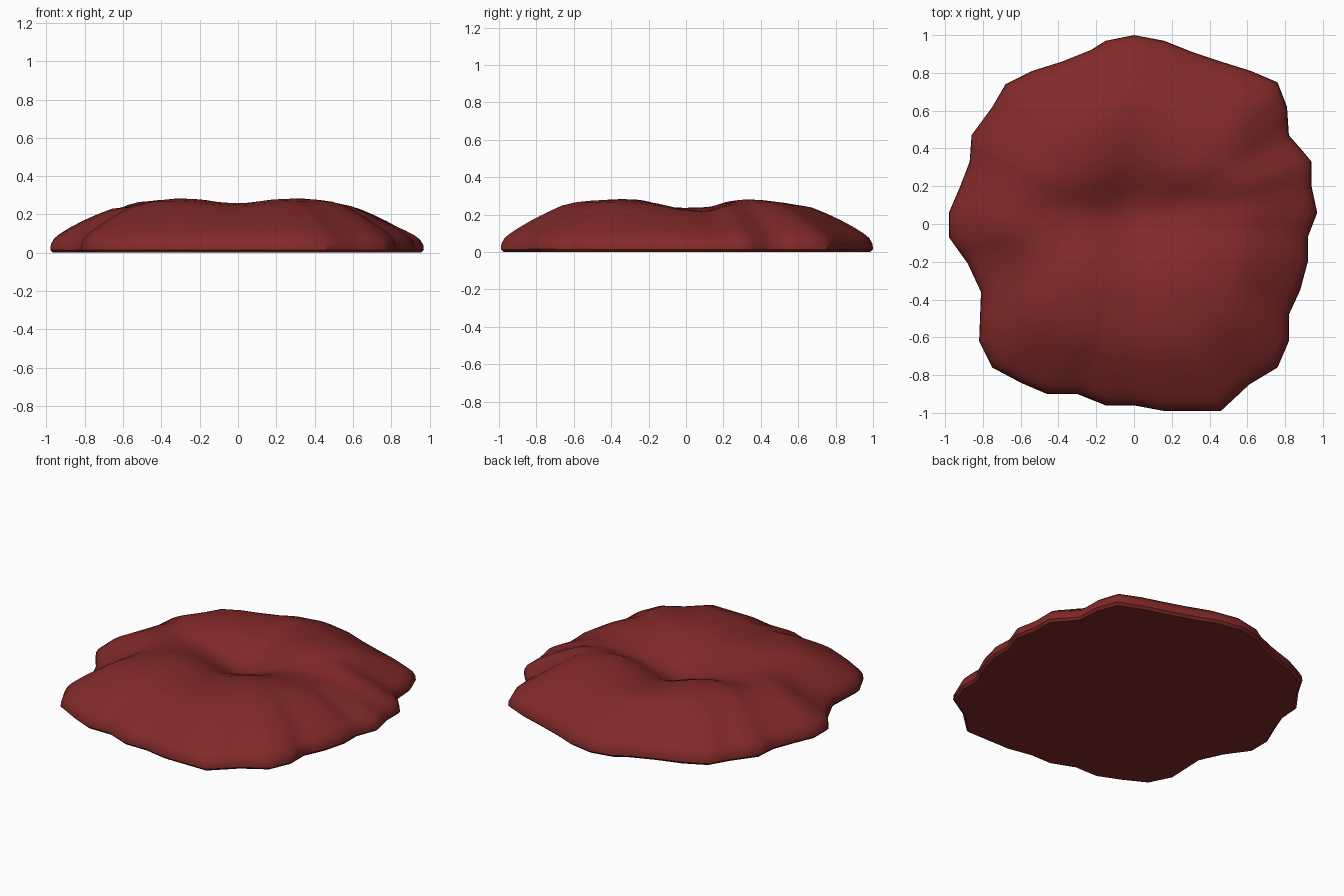
import bpy, bmesh, math
from mathutils import Vector

if "Cube" in bpy.data.objects:
    bpy.data.objects.remove(bpy.data.objects["Cube"])

# wobbly footprint, counter-clockwise from the right side
OUTLINE = [(.97,.06),(.94,.20),(.94,.33),(.89,.39),(.82,.47),(.81,.62),(.76,.75),(.62,.81),
           (.46,.86),(.31,.91),(.16,.97),(0,1),(-.15,.97),(-.23,.92),(-.38,.86),(-.54,.81),
           (-.68,.74),(-.75,.62),(-.86,.47),(-.87,.33),(-.92,.20),(-.98,.06),(-.98,-.07),
           (-.88,-.21),(-.81,-.36),(-.82,-.62),(-.75,-.76),(-.60,-.84),(-.46,-.90),(-.30,-.90),
           (-.15,-.96),(0,-.96),(.16,-.99),(.46,-.99),(.61,-.85),(.76,-.76),(.82,-.62),
           (.82,-.48),(.88,-.35),(.92,-.20),(.92,-.07)]

# domed cross-section: (fraction of radius, height)
PROFILE = [(.985,0),(1,.015),(.997,.045),(.98,.075),(.95,.1),(.9,.132),(.83,.172),(.75,.213),
           (.67,.25),(.6,.268),(.52,.28),(.44,.29),(.36,.297),(.28,.3),(.2,.3),(.12,.3),(.05,.3)]

# dents: centre x, y, spread x, spread y towards front, spread y towards back, depth
DENTS = [(0, .06, .16, .18, .2, .10),
         (-.3, .05, .2, .14, .1, .07),
         (.3, .09, .2, .18, .09, .07),
         (.72, .06, .2, .13, .13, .03),
         (-.75, -.2, .22, .13, .13, .035),
         (.8, .47, .12, .1, .1, .02),
         (0, .3, .12, .35, .25, .03),
         (0, -.4, .14, .25, .2, .025)]


def dent(x, y):
    total = 0
    for cx, cy, sx, front, back, depth in DENTS:
        sy = front if y < cy else back
        total += depth * math.exp(-(((x - cx) / sx) ** 2 + ((y - cy) / sy) ** 2) / 2)
    return total


# split each outline edge in two for a finer ring
points = []
for i, p in enumerate(OUTLINE):
    a, b = Vector(p), Vector(OUTLINE[(i + 1) % len(OUTLINE)])
    points += [a, (a + b) / 2]
n = len(points)

bm = bmesh.new()
rings = []
for k, (t, h) in enumerate(PROFILE):
    ring = []
    for p in points:
        x, y = p.x * t, p.y * t
        z = h - dent(x, y) * min(1, h / .2)
        ring.append(bm.verts.new((x, y, max(z, 0))))
    rings.append(ring)

# skin, top cap and flat underside
for lower, upper in zip(rings, rings[1:]):
    for i in range(n):
        j = (i + 1) % n
        bm.faces.new((lower[i], lower[j], upper[j], upper[i]))
top = bm.verts.new((0, 0, .3 - dent(0, 0)))
for i in range(n):
    bm.faces.new((rings[-1][i], rings[-1][(i + 1) % n], top))
bm.faces.new(rings[0][::-1])

mesh = bpy.data.meshes.new("meat_slab")
bm.to_mesh(mesh)
bm.free()
slab = bpy.data.objects.new("meat_slab", mesh)
bpy.context.collection.objects.link(slab)

# dark red surface
red = bpy.data.materials.new("dark_red")
red.diffuse_color = (.22, .022, .022, 1)
red.use_nodes = True
red.node_tree.nodes["Principled BSDF"].inputs["Base Color"].default_value = red.diffuse_color
mesh.materials.append(red)

bpy.context.view_layer.objects.active = slab
slab.select_set(True)
bpy.ops.object.shade_smooth_by_angle(angle=math.radians(40))
